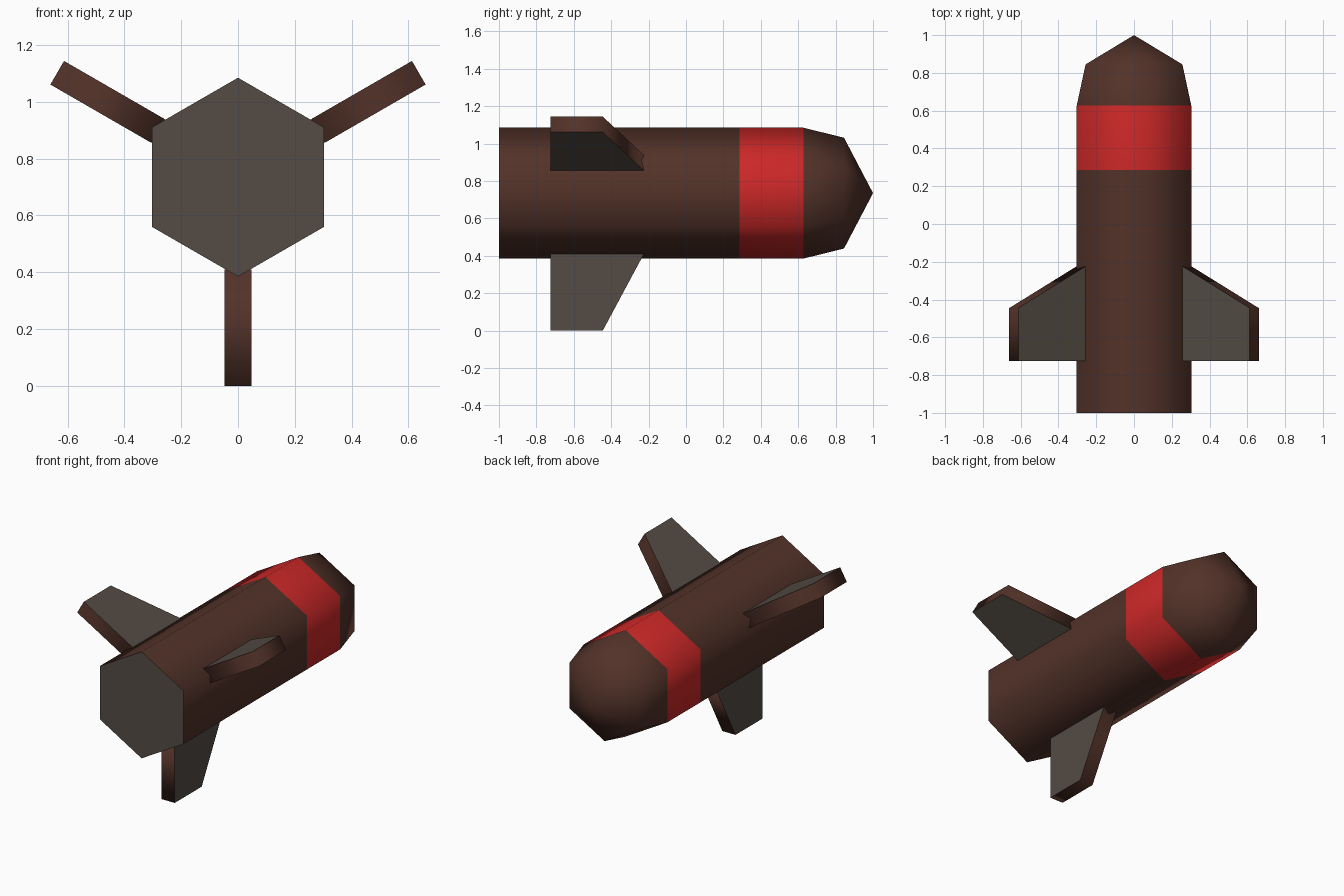
import bpy, bmesh, math
from mathutils import Matrix, Vector

if "Cube" in bpy.data.objects:
    bpy.data.objects.remove(bpy.data.objects["Cube"])

AXIS_Z = 0.735   # height of the body's long axis


def material(name, rgb):
    m = bpy.data.materials.new(name)
    m.diffuse_color = (*rgb, 1.0)
    m.use_nodes = True
    m.node_tree.nodes["Principled BSDF"].inputs["Base Color"].default_value = m.diffuse_color
    return m


brown = material("dark brown", (0.085, 0.032, 0.022))
grey = material("warm grey", (0.088, 0.071, 0.058))
red = material("red", (0.61, 0.021, 0.021))


def finish(name, bm, mats):
    """Smooth the painted skin, keep grey plates flat with crisp borders."""
    bmesh.ops.recalc_face_normals(bm, faces=bm.faces)
    for f in bm.faces:
        f.smooth = mats[f.material_index] != grey
    for e in bm.edges:
        e.smooth = all(f.smooth for f in e.link_faces)
    me = bpy.data.meshes.new(name)
    bm.to_mesh(me)
    bm.free()
    for m in mats:
        me.materials.append(m)
    ob = bpy.data.objects.new(name, me)
    bpy.context.collection.objects.link(ob)
    ob.location.z = AXIS_Z
    return ob


# Body: hexagonal rings along y, closed by a flat tail and a pointed nose
bm = bmesh.new()
profile = [(-1.0, 0.35), (0.285, 0.35), (0.627, 0.35), (0.845, 0.296)]
rings = [[bm.verts.new((r * math.sin(k * math.pi / 3), y, r * math.cos(k * math.pi / 3)))
          for k in range(6)] for y, r in profile]
for i, (a, b) in enumerate(zip(rings, rings[1:])):
    for k in range(6):
        n = (k + 1) % 6
        f = bm.faces.new((a[k], a[n], b[n], b[k]))
        f.material_index = 2 if i == 1 else 0      # red warning band
tip = bm.verts.new((0, 1.0, 0))
for k in range(6):
    bm.faces.new((rings[-1][k], rings[-1][(k + 1) % 6], tip))
bm.faces.new(rings[0]).material_index = 1          # grey tail plate
finish("body", bm, [brown, grey, red])

# Fins: swept plates with grey sides and brown rims, three around the axis
HALF = 0.048
outline = [(-0.725, 0.325), (-0.225, 0.325), (-0.445, 0.735), (-0.725, 0.735)]
for name, angle in (("lower_fin", 180), ("right_fin", 60), ("left_fin", -60)):
    bm = bmesh.new()
    sides = [[bm.verts.new((x, y, r)) for y, r in outline] for x in (-HALF, HALF)]
    for s in sides:
        bm.faces.new(s).material_index = 1
    for k in range(4):
        n = (k + 1) % 4
        bm.faces.new((sides[0][k], sides[0][n], sides[1][n], sides[1][k]))
    bm.transform(Matrix.Rotation(math.radians(angle), 4, 'Y'))
    finish(name, bm, [brown, grey])
